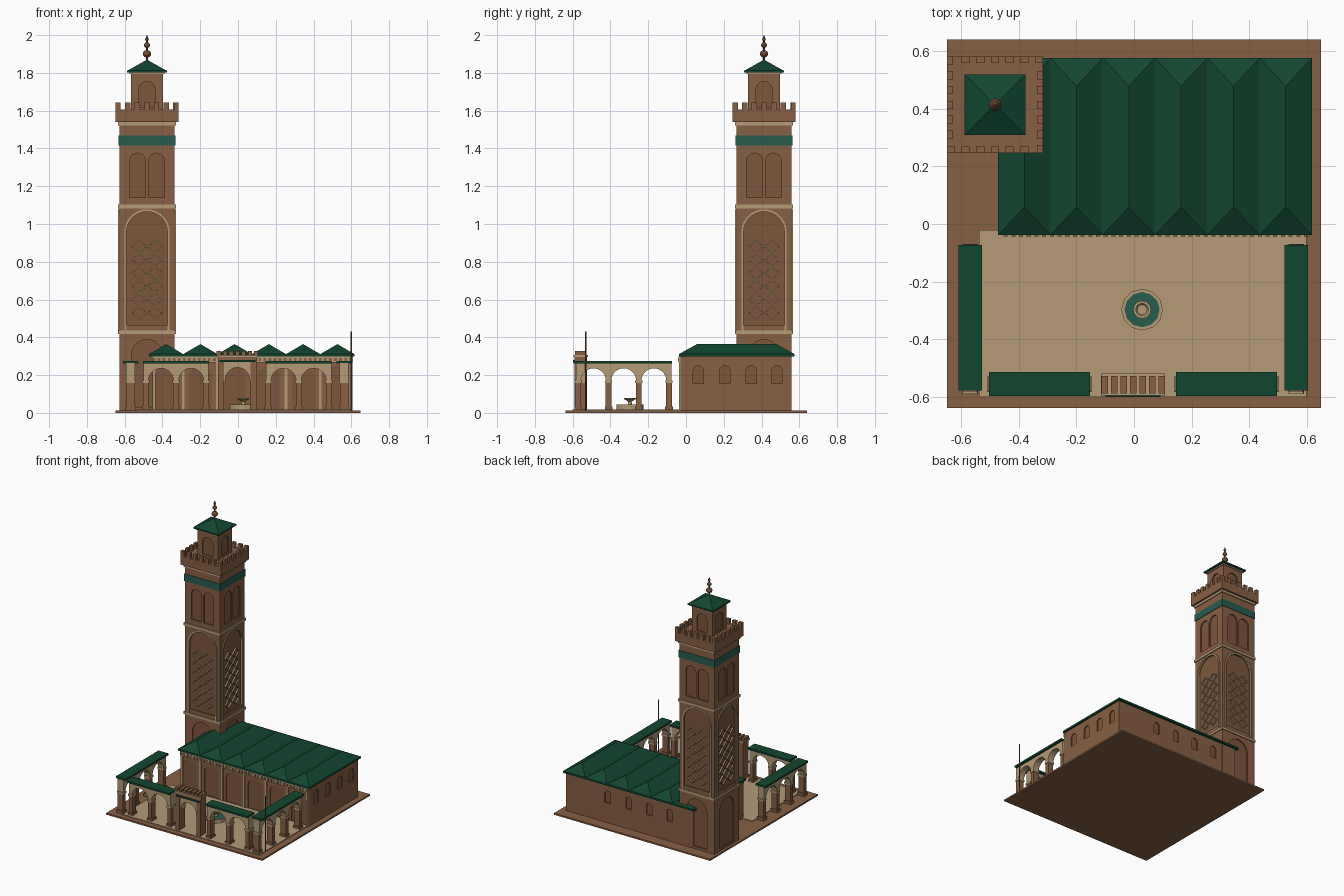
import bpy, bmesh, math
from mathutils import Matrix, Vector

if "Cube" in bpy.data.objects:
    bpy.data.objects.remove(bpy.data.objects["Cube"])

def mat(name, rgb):
    m = bpy.data.materials.new(name)
    m.diffuse_color = (*rgb, 1)
    m.use_nodes = True
    m.node_tree.nodes["Principled BSDF"].inputs["Base Color"].default_value = m.diffuse_color
    return m

BRICK = mat("warm brick", (0.245, 0.115, 0.057))
RECESS = mat("shaded brick", (0.20, 0.092, 0.045))
TRIM = mat("sandstone trim", (0.46, 0.325, 0.18))
GREEN = mat("green roof tile", (0.006, 0.062, 0.03))
TEAL = mat("teal tile", (0.02, 0.11, 0.078))
BRONZE = mat("bronze", (0.16, 0.065, 0.032))


class Part:
    """Collects primitives into one named object."""
    def __init__(self, name, material):
        self.name, self.mat, self.bm = name, material, bmesh.new()

    def box(self, x0, x1, y0, y1, z0, z1, m=Matrix()):
        return self.prism([(x0, z0), (x1, z0), (x1, z1), (x0, z1)], y0, y1, m)

    def prism(self, pts, y0, y1, m=Matrix()):
        # x/z outline pushed from y0 to y1
        a = [self.bm.verts.new(m @ Vector((x, y0, z))) for x, z in pts]
        b = [self.bm.verts.new(m @ Vector((x, y1, z))) for x, z in pts]
        self.bm.faces.new(a)
        self.bm.faces.new(b[::-1])
        for i in range(len(a)):
            j = (i + 1) % len(a)
            self.bm.faces.new((a[j], a[i], b[i], b[j]))
        return self

    def hip(self, x0, x1, y0, y1, z0, z1, ya, yb):
        # hipped roof with ridge from ya to yb (equal for a pyramid)
        v = [self.bm.verts.new(p) for p in
             ((x0, y0, z0), (x1, y0, z0), (x1, y1, z0), (x0, y1, z0))]
        c = (x0 + x1) / 2
        a = self.bm.verts.new((c, ya, z1))
        b = a if ya == yb else self.bm.verts.new((c, yb, z1))
        for f in ((v[0], v[1], a), (v[1], v[2], b, a), (v[2], v[3], b),
                  (v[3], v[0], a, b), v[::-1]):
            self.bm.faces.new(list(dict.fromkeys(f)))
        return self

    def lathe(self, profile, cx, cy, n):
        vs = [self.bm.verts.new((cx + r, cy, z)) for r, z in profile]
        es = [self.bm.edges.new(p) for p in zip(vs, vs[1:])]
        bmesh.ops.spin(self.bm, geom=vs + es, cent=(cx, cy, 0), axis=(0, 0, 1),
                       angle=2 * math.pi, steps=n)
        bmesh.ops.remove_doubles(self.bm, verts=self.bm.verts, dist=1e-5)
        return self

    def done(self):
        bmesh.ops.recalc_face_normals(self.bm, faces=self.bm.faces)
        me = bpy.data.meshes.new(self.name)
        self.bm.to_mesh(me)
        self.bm.free()
        me.materials.append(self.mat)
        ob = bpy.data.objects.new(self.name, me)
        bpy.context.collection.objects.link(ob)
        return ob


def arch(cx, hw, z0, top, n=14):
    """Round-headed outline, from lower right over the top to lower left."""
    s = top - hw
    return [(cx + hw, z0)] + [(cx + hw * math.cos(math.pi * i / n), s + hw * math.sin(math.pi * i / n))
                              for i in range(n + 1)] + [(cx - hw, z0)]

def cut(ob, cutter):
    c = cutter.done()
    c.hide_render = True
    c.hide_set(True)
    mod = ob.modifiers.new("recess", 'BOOLEAN')
    mod.operation, mod.solver, mod.object = 'DIFFERENCE', 'EXACT', c
    mod.material_mode = 'TRANSFER'

# Plinth and courtyard floor
Part("plinth", BRICK).box(-0.648, 0.648, -0.638, 0.64, 0, 0.012).done()
Part("court_floor", TRIM).box(-0.537, 0.598, -0.6, -0.02, 0.01, 0.018).done()

# Minaret: four equal sides around its own axis
TX, TY, H = -0.482, 0.413, 0.146
SIDES = [Matrix.Translation((TX, TY, 0)) @ Matrix.Rotation(k * math.pi / 2, 4, 'Z') for k in range(4)]

def block(name, material, hw, z0, z1):
    return Part(name, material).box(TX - hw, TX + hw, TY - hw, TY + hw, z0, z1).done()

shaft = block("minaret_shaft", BRICK, H, 0.012, 1.54)
lantern = block("minaret_lantern", BRICK, 0.085, 1.58, 1.8)
c1, c2 = Part("shaft_cutter", RECESS), Part("lantern_cutter", RECESS)
frames, lattice = Part("panel_frames", TRIM), Part("diamond_lattice", TRIM)
for m in SIDES:
    c1.prism(arch(0, 0.083, 0.03, 0.388), -H - 0.02, -H + 0.008, m)
    c1.prism(arch(0, 0.108, 0.465, 1.065), -H - 0.02, -H + 0.008, m)
    for s in (-1, 1):
        c1.prism(arch(0.05 * s, 0.042, 1.14, 1.375), -H - 0.02, -H + 0.01, m)
    c2.prism(arch(0, 0.043, 1.62, 1.755), -0.105, -0.077, m)
    frames.prism(arch(0, 0.12, 0.43, 1.078) + arch(0, 0.108, 0.43, 1.066)[::-1], -H - 0.007, -H + 0.004, m)
    # two columns of six diamonds
    for s in (-1, 1):
        for r in range(6):
            cx, cz, w, h, t = 0.042 * s, 0.53 + 0.07 * r, 0.042, 0.037, 0.008
            for sx in (-1, 1):
                for sz in (-1, 1):
                    lattice.prism([(cx + sx * w, cz), (cx, cz + sz * h), (cx, cz + sz * (h - t)),
                                   (cx + sx * (w - t), cz)], -H - 0.002, -H + 0.009, m)
cut(shaft, c1)
cut(lantern, c2)
frames.done()
lattice.done()
for i, (z0, z1) in enumerate(((0.417, 0.435), (1.083, 1.102), (1.522, 1.541))):
    block(f"shaft_band_{i}", TRIM, 0.153, z0, z1)
block("tile_band", TEAL, 0.15, 1.415, 1.468)
block("parapet", BRICK, 0.167, 1.54, 1.605)
mer = Part("parapet_merlons", BRICK)
for m in SIDES:
    for i in range(6):
        x = -0.153 + i * 0.051
        mer.box(x - 0.014, x + 0.014, -0.167, -0.145, 1.604, 1.643, m)
mer.done()
block("lantern_cornice", TRIM, 0.092, 1.793, 1.803)
block("lantern_eave", GREEN, 0.105, 1.802, 1.812)
Part("lantern_roof", GREEN).hip(TX - 0.105, TX + 0.105, TY - 0.105, TY + 0.105, 1.811, 1.87, TY, TY).done()

# Finial: rod with three balls and a tip
fin = Part("finial", BRONZE).lathe([(0, 1.85), (0.006, 1.85), (0.005, 1.99), (0, 2.0)], TX, TY, 10)
for z, r in ((1.901, 0.022), (1.947, 0.016), (1.978, 0.01)):
    fin.lathe([(r * math.sin(math.pi * i / 8), z - r * 0.9 * math.cos(math.pi * i / 8)) for i in range(9)], TX, TY, 14)
fin.done()

# Prayer hall with recessed windows
hall = Part("hall_walls", BRICK).box(-0.452, 0.605, -0.03, 0.558, 0.012, 0.3).done()
hc = Part("hall_cutter", RECESS)
EAST = Matrix.Rotation(math.pi / 2, 4, 'Z')
for y in (0.065, 0.206, 0.345, 0.482):
    hc.prism(arch(y, 0.027, 0.155, 0.25), -0.63, -0.597, EAST)
for x in (0.26, 0.085, -0.085, -0.255):
    hc.prism(arch(x, 0.024, 0.16, 0.25), 0.55, 0.58)
P, RX = 0.1813, -0.471
for i in range(6):
    hc.prism(arch(RX + P * (i + 0.5), 0.06, 0.02, 0.25), -0.06, -0.024)
cut(hall, hc)

# Hall facade: pilasters and dentil frieze
pil, den = Part("hall_pilasters", TRIM), Part("frieze_dentils", BRICK)
for i in range(7):
    x = min(max(RX + P * i, -0.443), 0.598)
    pil.box(x - 0.007, x + 0.007, -0.037, -0.029, 0.012, 0.275)
pil.done()
Part("hall_frieze", TRIM).box(-0.455, 0.608, -0.039, -0.028, 0.268, 0.298).done()
for i in range(40):
    x = -0.445 + i * 0.0267
    den.box(x - 0.007, x + 0.007, -0.043, -0.038, 0.274, 0.29)
den.done()

# Six hipped roof bays on one eave
Part("hall_eave", GREEN).box(RX, RX + 6 * P, -0.038, 0.575, 0.298, 0.312).done()
roof = Part("hall_roof", GREEN)
for i in range(6):
    roof.hip(RX + P * i, RX + P * (i + 1), -0.038, 0.575, 0.311, 0.364, 0.058, 0.478)
roof.done()

# Arcades: square columns, round arches, tiled tops
def arcade(name, centres, m, x0, x1):
    cols, caps, walls = Part(name + "_columns", BRICK), Part(name + "_capitals", TRIM), Part(name + "_arches", TRIM)
    for x in sorted({round(c + s * 0.08, 3) for c in centres for s in (-1, 1)}):
        cols.box(x - 0.015, x + 0.015, -0.022, 0.022, 0.03, 0.16, m)
        cols.box(x - 0.02, x + 0.02, -0.027, 0.027, 0.012, 0.035, m)
        caps.box(x - 0.019, x + 0.019, -0.026, 0.026, 0.157, 0.172, m)
    for c in centres:
        e = 0.08 + (0.013 if c == centres[0] else 0)
        f = 0.08 + (0.013 if c == centres[-1] else 0)
        walls.prism([(c - e, 0.168), (c - e, 0.264), (c + f, 0.264), (c + f, 0.168)]
                    + arch(c, 0.066, 0.168, 0.236), -0.024, 0.024, m)
    cols.done(), caps.done(), walls.done()
    Part(name + "_roof", GREEN).box(x0, x1, -0.041, 0.041, 0.262, 0.276, m).done()

for name, x in (("left_arcade", -0.568), ("right_arcade", 0.562)):
    arcade(name, (-0.49, -0.33, -0.17), Matrix.Translation((x, 0, 0)) @ EAST, -0.578, -0.073)
for name, x in (("front_left_arcade", -0.328), ("front_right_arcade", 0.321)):
    arcade(name, (-0.08, 0.08), Matrix.Translation((x, -0.555, 0)), -0.175, 0.175)

# Entrance gate
G = Matrix.Translation((-0.003, -0.557, 0))
piers, crown = Part("gate_piers", BRICK), Part("gate_merlons", BRICK)
for s in (-1, 1):
    a, b = sorted((s * 0.07, s * 0.104))
    piers.box(a, b, -0.033, 0.033, 0.012, 0.285, G)
piers.done()
Part("gate_arch", TRIM).prism([(-0.08, 0.168), (-0.08, 0.272), (0.08, 0.272), (0.08, 0.168)]
                              + arch(0, 0.064, 0.168, 0.24), -0.028, 0.028, G).done()
Part("gate_awning", GREEN).box(-0.095, 0.095, -0.041, -0.02, 0.27, 0.28, G).done()
Part("gate_lintel", BRICK).box(-0.104, 0.104, -0.033, 0.033, 0.27, 0.297, G).done()
Part("gate_cornice", TRIM).box(-0.111, 0.111, -0.038, 0.038, 0.296, 0.307, G).done()
for i in range(7):
    x = -0.099 + i * 0.033
    crown.box(x - 0.011, x + 0.011, -0.03, 0.03, 0.306, 0.328, G)
crown.done()

# Fountain: basin, water, stem and bowl
FX, FY = 0.028, -0.297
Part("fountain_basin", TRIM).lathe([(0, 0.016), (0.072, 0.016), (0.072, 0.045), (0.061, 0.045), (0.061, 0.03), (0, 0.03)], FX, FY, 12).done()
Part("basin_water", TEAL).lathe([(0, 0.032), (0.0612, 0.032), (0.0612, 0.04), (0, 0.04)], FX, FY, 12).done()
Part("fountain_bowl", TRIM).lathe([(0, 0.038), (0.012, 0.038), (0.009, 0.06), (0.031, 0.073), (0.031, 0.08), (0.022, 0.08), (0.017, 0.073), (0, 0.073)], FX, FY, 16).done()

# Flagpole
Part("flagpole", BRONZE).lathe([(0, 0.012), (0.004, 0.012), (0.004, 0.43), (0, 0.43)], 0.6, -0.53, 8).done()
